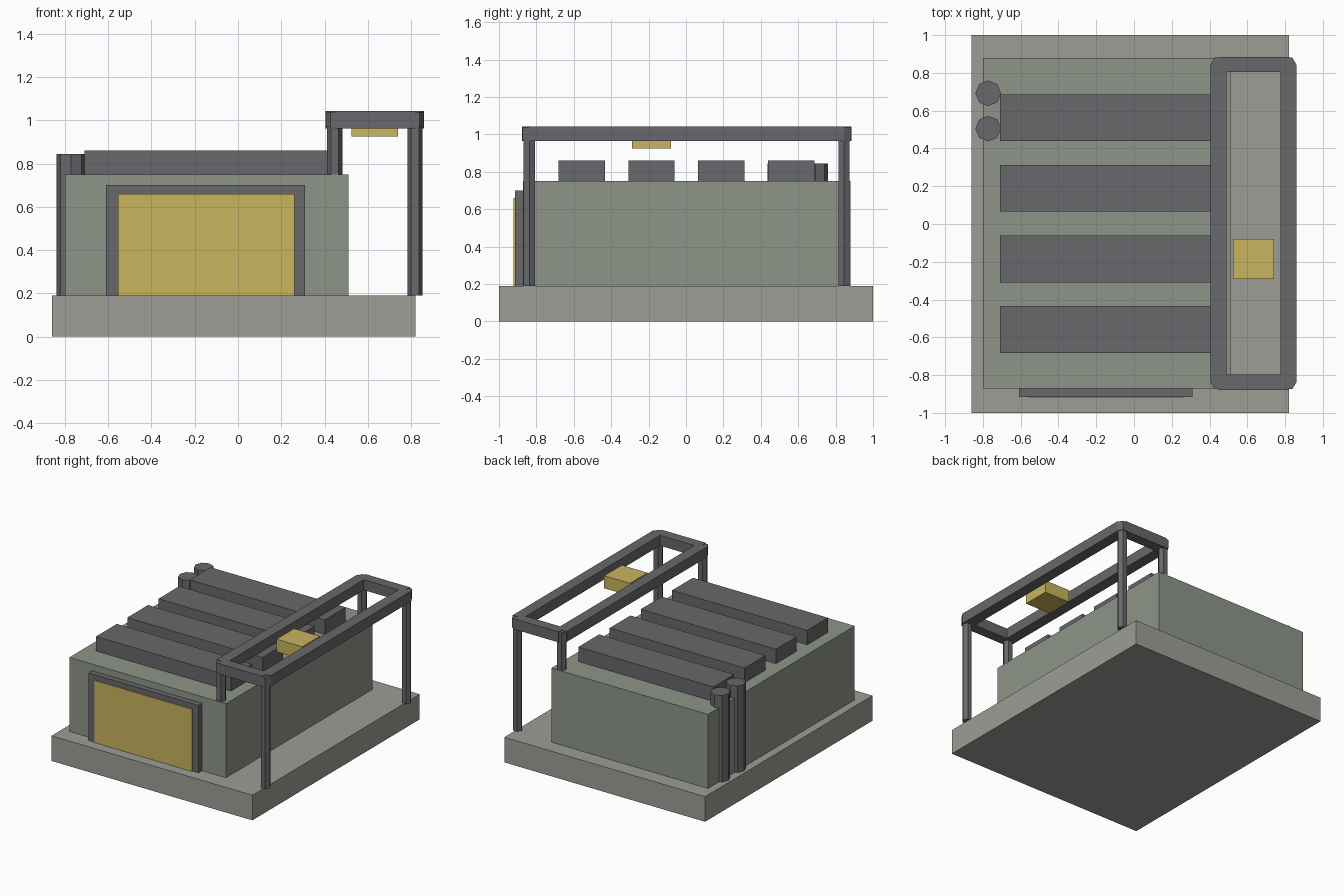
import bpy, bmesh, math
from mathutils import Matrix

if "Cube" in bpy.data.objects:
    bpy.data.objects.remove(bpy.data.objects["Cube"])


def material(name, rgb):
    m = bpy.data.materials.new(name)
    m.diffuse_color = (*rgb, 1)
    m.use_nodes = True
    m.node_tree.nodes["Principled BSDF"].inputs["Base Color"].default_value = m.diffuse_color
    return m


CONCRETE = material("concrete", (0.34, 0.34, 0.31))
GREEN = material("grey_green", (0.27, 0.30, 0.25))
DARK = material("dark_metal", (0.14, 0.14, 0.15))
YELLOW = material("yellow", (0.58, 0.46, 0.11))


def finish(name, bm, mat):
    me = bpy.data.meshes.new(name)
    bm.to_mesh(me)
    bm.free()
    me.materials.append(mat)
    ob = bpy.data.objects.new(name, me)
    bpy.context.collection.objects.link(ob)
    return ob


def box(name, x, y, z, mat):
    """Box from (min, max) ranges."""
    bm = bmesh.new()
    size = [r[1] - r[0] for r in (x, y, z)]
    mid = [(r[0] + r[1]) / 2 for r in (x, y, z)]
    bmesh.ops.create_cube(bm, size=1, matrix=Matrix.Translation(mid) @ Matrix.Diagonal((*size, 1)))
    return finish(name, bm, mat)


def prism(name, x, y, z, radius, sides, mat, turn=0):
    """Upright prism with a given number of sides."""
    bm = bmesh.new()
    mat4 = Matrix.Translation((x, y, (z[0] + z[1]) / 2)) @ Matrix.Rotation(turn, 4, 'Z')
    bmesh.ops.create_cone(bm, cap_ends=True, segments=sides, radius1=radius,
                          radius2=radius, depth=z[1] - z[0], matrix=mat4)
    return finish(name, bm, mat)


# Base slab and main building
box("base_slab", (-0.86, 0.82), (-1, 1), (0, 0.19), CONCRETE)
box("hall", (-0.80, 0.51), (-0.872, 0.88), (0.19, 0.75), GREEN)

# Large front door with surround
box("door_frame", (-0.61, 0.31), (-0.915, -0.86), (0.19, 0.70), DARK)
box("door_panel", (-0.555, 0.26), (-0.922, -0.88), (0.19, 0.66), YELLOW)

# Roof ridges
for i in range(4):
    y = -0.558 + i * 0.3735
    box(f"roof_ridge_{i + 1}", (-0.71, 0.42), (y - 0.124, y + 0.124), (0.75, 0.86), DARK)

# Exhaust pipes at the back left corner
for i, y in enumerate((0.505, 0.692)):
    prism(f"exhaust_pipe_{i + 1}", -0.772, y, (0.19, 0.845), 0.068, 8, DARK)

# Gantry: hexagonal posts with corner joints, rails and cross beams
XS, YS = (0.447, 0.818), (-0.838, 0.845)
for i, x in enumerate(XS):
    for j, y in enumerate(YS):
        prism(f"gantry_post_{i}{j}", x, y, (0.19, 1.0), 0.035, 6, DARK, math.pi / 6)
        prism(f"gantry_joint_{i}{j}", x, y, (0.968, 1.038), 0.041, 6, DARK, math.pi / 6)
    box(f"gantry_rail_{i}", (x - 0.042, x + 0.042), YS, (0.963, 1.042), DARK)
for j, y in enumerate(YS):
    box(f"gantry_cross_beam_{j}", XS, (y - 0.04, y + 0.04), (0.963, 1.042), DARK)

# Hoist trolley between the rails
box("hoist_trolley", (0.525, 0.74), (-0.29, -0.08), (0.925, 1.02), YELLOW)
